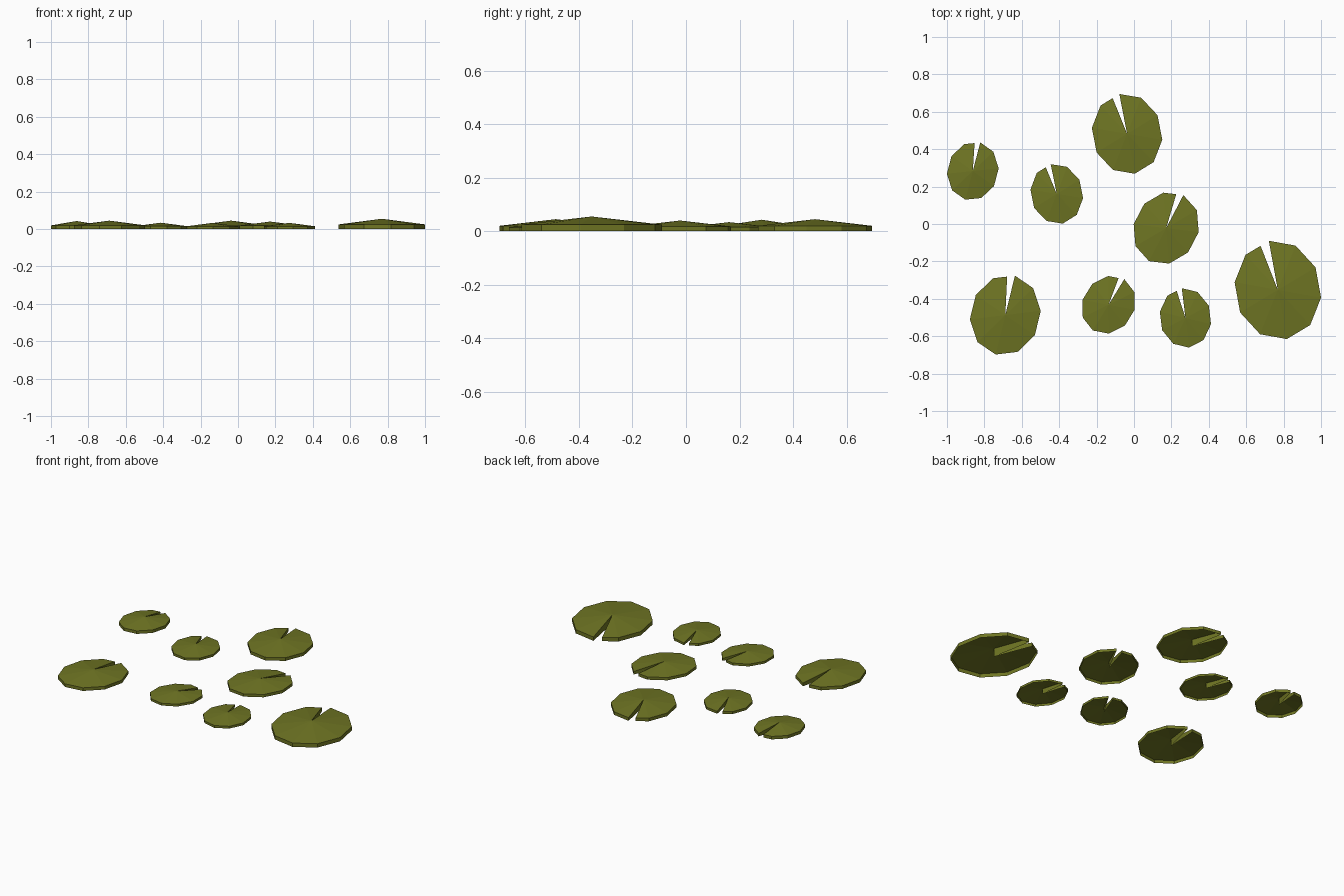
import bpy
import bmesh
from math import cos, sin, pi
from mathutils import Matrix, Vector

cube = bpy.data.objects.get("Cube")
if cube:
    bpy.data.objects.remove(cube, do_unlink=True)

# Single olive leaf colour
olive = bpy.data.materials.new("olive_leaf")
olive.use_nodes = True
color = (0.16, 0.18, 0.017, 1.0)
olive.diffuse_color = color
bsdf = next(n for n in olive.node_tree.nodes if n.type == "BSDF_PRINCIPLED")
bsdf.inputs["Base Color"].default_value = color
bsdf.inputs["Roughness"].default_value = 0.8

SIDES = 10
NARROW = 0.866           # pad width as a share of its length
NOTCH = 0.355            # share of one rim side removed by the notch
RIM = 0.45               # rim height as a share of the peak height


def lily_pad(name, x, y, radius, height, direction):
    """Open-bottomed oval shell: shallow cone on a low wall, with a notch to the centre."""
    # Rim runs clockwise from the tip, and stops short on the last side
    rim = [Vector((cos(a), -NARROW * sin(a), 0)) * radius
           for a in (2 * pi * i / SIDES for i in range(SIDES))]
    rim.append(rim[0].lerp(rim[-1], NOTCH))
    turn = Matrix.Rotation(direction * pi / 180, 3, "Z")
    centre = Vector((x, y, 0))
    rim = [centre + turn @ p for p in rim]

    bm = bmesh.new()
    low = [bm.verts.new(p) for p in rim]
    high = [bm.verts.new((p.x, p.y, height * RIM)) for p in rim]
    base = bm.verts.new(centre)
    peak = bm.verts.new((x, y, height))

    # Cone top and rim wall
    for i in range(SIDES):
        bm.faces.new((peak, high[i + 1], high[i]))
        bm.faces.new((low[i], high[i], high[i + 1], low[i + 1]))
    # Notch walls
    bm.faces.new((base, peak, high[0], low[0]))
    bm.faces.new((base, low[-1], high[-1], peak))

    mesh = bpy.data.meshes.new(name)
    bm.to_mesh(mesh)
    bm.free()
    mesh.materials.append(olive)
    pad = bpy.data.objects.new(name, mesh)
    bpy.context.collection.objects.link(pad)


# Name, centre x and y, long radius, peak height, long direction in degrees
lily_pad("lily_pad_front_left", 0.769, -0.3525, 0.267, 0.055, 100.4)
lily_pad("lily_pad_middle", 0.172, -0.022, 0.199, 0.040, 62.5)
lily_pad("lily_pad_back", -0.037, 0.482, 0.217, 0.045, 101)
lily_pad("lily_pad_back_right", -0.862, 0.283, 0.158, 0.043, 75.3)
lily_pad("lily_pad_inner_right", -0.413, 0.161, 0.162, 0.034, 101.5)
lily_pad("lily_pad_front_right", -0.688, -0.487, 0.217, 0.045, 76.3)
lily_pad("lily_pad_front_centre", -0.136, -0.432, 0.161, 0.033, 58.5)
lily_pad("lily_pad_front_inner_left", 0.275, -0.502, 0.160, 0.033, 97)
